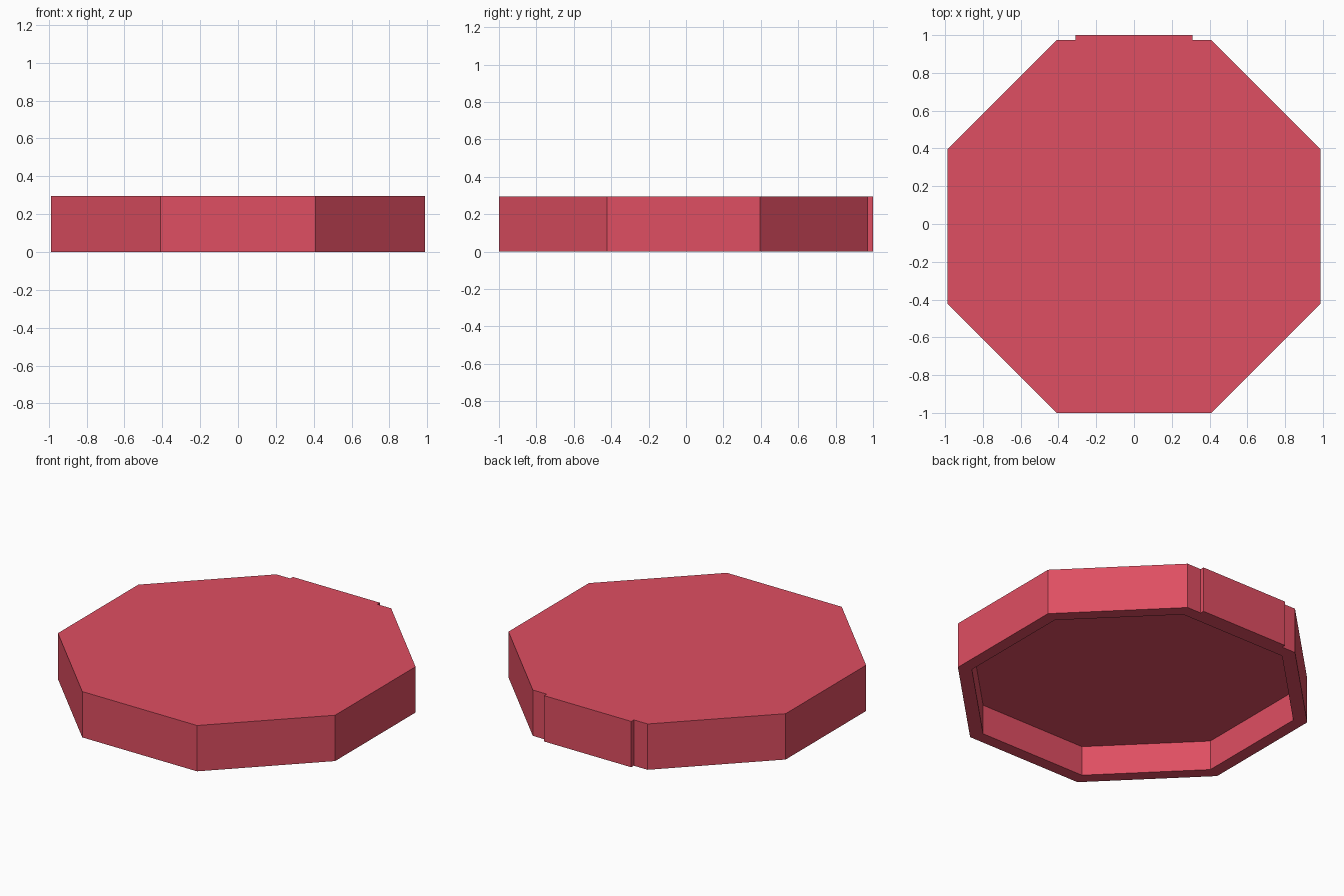
import bpy, bmesh, math

if "Cube" in bpy.data.objects:
    bpy.data.objects.remove(bpy.data.objects["Cube"])

HEIGHT = 0.295
CENTRE_Y = -0.013
OUTER = 0.987      # centre to flat side, outside
INNER = 0.908      # centre to flat side, inside the wall
CEILING = 0.192    # depth of the hollow underside

red = bpy.data.materials.new("rose red")
red.diffuse_color = (0.74, 0.077, 0.122, 1)
red.use_nodes = True
red.node_tree.nodes["Principled BSDF"].inputs["Base Color"].default_value = red.diffuse_color


def finish(bm, name):
    bmesh.ops.recalc_face_normals(bm, faces=bm.faces)
    mesh = bpy.data.meshes.new(name)
    bm.to_mesh(mesh)
    bm.free()
    mesh.materials.append(red)
    obj = bpy.data.objects.new(name, mesh)
    bpy.context.collection.objects.link(obj)
    return obj


def ring(bm, apothem, z):
    r = apothem / math.cos(math.pi / 8)
    angles = [math.pi / 8 + i * math.pi / 4 for i in range(8)]
    return [bm.verts.new((r * math.cos(a), CENTRE_Y + r * math.sin(a), z)) for a in angles]


# Octagonal lid: top, outer wall, rim, inner wall and ceiling
bm = bmesh.new()
rings = [ring(bm, OUTER, HEIGHT), ring(bm, OUTER, 0), ring(bm, INNER, 0), ring(bm, INNER, CEILING)]
for a, b in zip(rings, rings[1:]):
    for i in range(8):
        j = (i + 1) % 8
        bm.faces.new((a[i], a[j], b[j], b[i]))
bm.faces.new(rings[0])
bm.faces.new(rings[-1])
finish(bm, "octagonal_lid")

# Flat raised plate on the back side, open where it meets the lid
bm = bmesh.new()
y0, y1 = CENTRE_Y + OUTER, 1.0
bmesh.ops.create_cube(bm, size=1)
bmesh.ops.scale(bm, vec=(0.62, y1 - y0, HEIGHT), verts=bm.verts)
bmesh.ops.translate(bm, vec=(0, (y0 + y1) / 2, HEIGHT / 2), verts=bm.verts)
bm.normal_update()
bmesh.ops.delete(bm, geom=[f for f in bm.faces if f.normal.y < -0.5], context='FACES_ONLY')
finish(bm, "back_plate")
